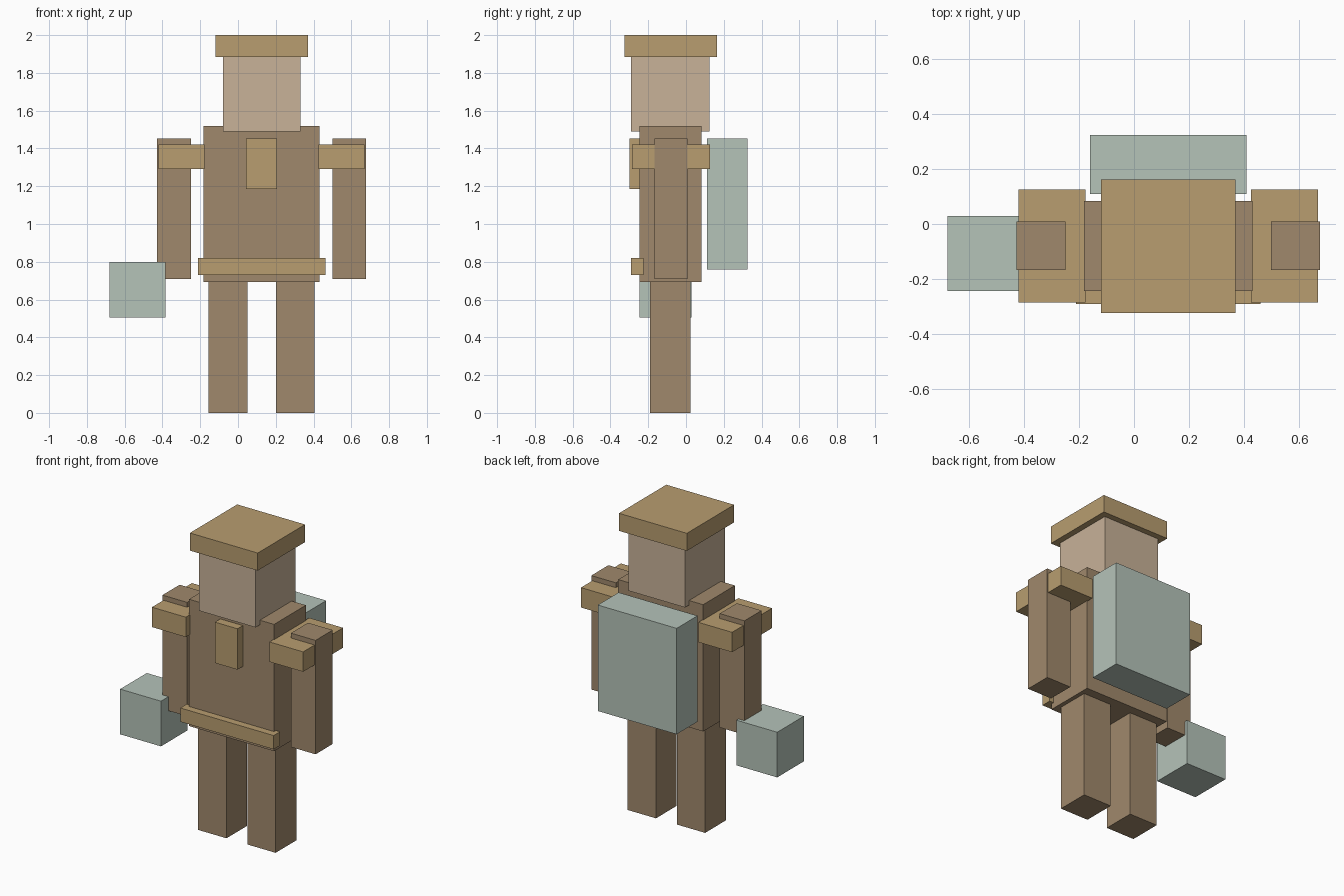
import bpy
import bmesh
from mathutils import Vector

cube = bpy.data.objects.get("Cube")
if cube:
    bpy.data.objects.remove(cube, do_unlink=True)


def material(name, rgb):
    """Flat material from 0-255 display values."""
    lin = [((c / 255 + 0.055) / 1.055) ** 2.4 for c in rgb] + [1.0]
    mat = bpy.data.materials.new(name)
    mat.use_nodes = True
    mat.diffuse_color = lin
    bsdf = mat.node_tree.nodes["Principled BSDF"]
    bsdf.inputs["Base Color"].default_value = lin
    bsdf.inputs["Roughness"].default_value = 0.9
    return mat


brown = material("brown cloth", (160, 137, 108))
tan = material("tan leather", (184, 157, 112))
skin = material("skin", (200, 178, 152))
sage = material("sage green", (181, 195, 185))


def box(name, mat, x, y, z):
    """Box spanning the given (min, max) range on each axis."""
    size = Vector((x[1] - x[0], y[1] - y[0], z[1] - z[0]))
    mesh = bpy.data.meshes.new(name)
    bm = bmesh.new()
    bmesh.ops.create_cube(bm, size=1)
    bmesh.ops.scale(bm, vec=size, verts=bm.verts)
    bm.to_mesh(mesh)
    bm.free()
    mesh.materials.append(mat)
    obj = bpy.data.objects.new(name, mesh)
    obj.location = (sum(x) / 2, sum(y) / 2, sum(z) / 2)
    bpy.context.collection.objects.link(obj)


MID = 0.125  # centre line of the figure


def centred(name, mat, width, y, z):
    box(name, mat, (MID - width / 2, MID + width / 2), y, z)


def pair(name, mat, inner, outer, y, z):
    """Mirrored boxes at the given distances from the centre line."""
    box("left_" + name, mat, (MID + inner, MID + outer), y, z)
    box("right_" + name, mat, (MID - outer, MID - inner), y, z)


# Head and hat
centred("hat", tan, 0.49, (-0.325, 0.163), (1.885, 2.0))
centred("head", skin, 0.41, (-0.29, 0.124), (1.49, 1.885))

# Body with its badge and belt
centred("torso", brown, 0.614, (-0.245, 0.083), (0.692, 1.52))
centred("chest_badge", tan, 0.163, (-0.3, -0.235), (1.185, 1.452))
centred("belt", tan, 0.674, (-0.292, -0.226), (0.73, 0.82))

# Limbs and shoulder pads
pair("leg", brown, 0.075, 0.28, (-0.19, 0.024), (0.0, 0.692))
pair("arm", brown, 0.375, 0.553, (-0.168, 0.009), (0.708, 1.452))
pair("shoulder_pad", tan, 0.302, 0.546, (-0.286, 0.126), (1.29, 1.42))

# Carried gear
centred("backpack", sage, 0.57, (0.11, 0.325), (0.76, 1.452))
box("hand_block", sage, (-0.68, -0.385), (-0.245, 0.03), (0.505, 0.8))
